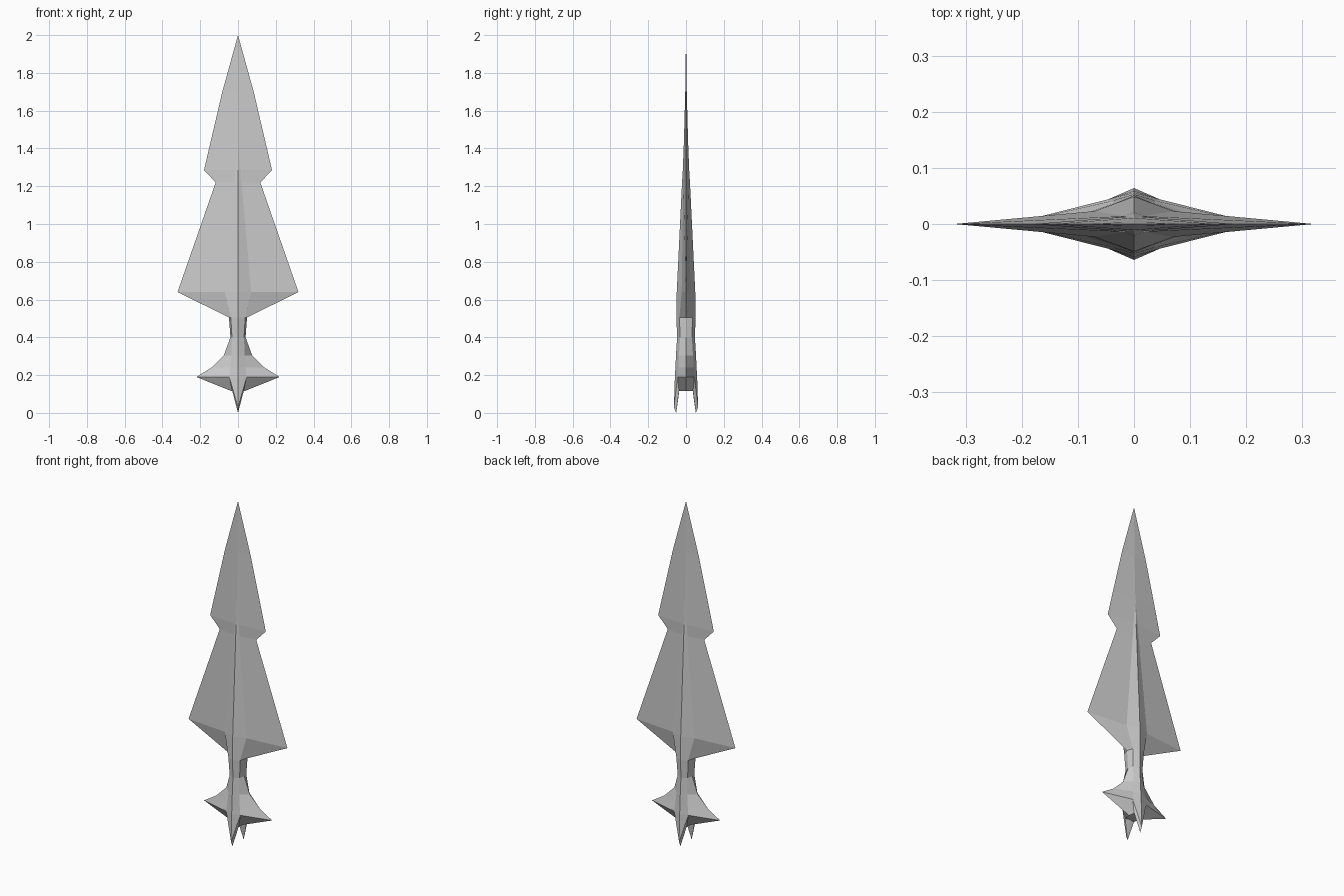
import bpy, bmesh

if "Cube" in bpy.data.objects:
    bpy.data.objects.remove(bpy.data.objects["Cube"])

# One quarter of each cross-section, top to bottom:
# z, ridge depth, (shoulder x, shoulder depth), edge x
SECTIONS = [
    (2.00, 0.000, (0.000, 0.000), 0.000),   # tip
    (1.70, 0.004, (0.000, 0.004), 0.083),
    (1.44, 0.011, (0.000, 0.011), 0.144),   # start of the raised rib
    (1.285, 0.017, (0.014, 0.013), 0.180),  # upper barb
    (1.22, 0.021, (0.019, 0.014), 0.118),   # notch
    (0.64, 0.049, (0.070, 0.023), 0.320),   # widest point
    (0.505, 0.051, (0.038, 0.035), 0.048),  # neck top
    (0.40, 0.047, (0.032, 0.031), 0.040),   # neck bottom
    (0.305, 0.053, (0.035, 0.037), 0.075),
    (0.24, 0.056, (0.040, 0.041), 0.140),
    (0.19, 0.059, (0.046, 0.044), 0.220),   # guard points
]


def mirrored_object(name, bm):
    bmesh.ops.remove_doubles(bm, verts=bm.verts, dist=0.0005)
    mesh = bpy.data.meshes.new(name)
    bm.to_mesh(mesh)
    bm.free()
    obj = bpy.data.objects.new(name, mesh)
    bpy.context.collection.objects.link(obj)
    mod = obj.modifiers.new("mirror", 'MIRROR')
    mod.use_axis = (True, True, False)
    mod.merge_threshold = 0.0005
    return obj


bm = bmesh.new()

# Blade, neck and guard: loft the quarter sections
rows = [[bm.verts.new(p) for p in ((0, -d, z), (sx, -sd, z), (ex, 0, z))]
        for z, d, (sx, sd), ex in SECTIONS]
for a, b in zip(rows, rows[1:]):
    for i in range(2):
        bm.faces.new((a[i], b[i], b[i + 1], a[i + 1]))

# Underside of the guard
c, s, e = rows[-1]
c2, s2, e2 = [bm.verts.new(p) for p in
              ((0, -0.035, 0.12), (0.030, -0.037, 0.115), (0.034, 0, 0.115))]
mid = bm.verts.new((0, 0, 0.118))
bm.faces.new((s, s2, e2, e))
bm.faces.new((c2, mid, e2, s2))

# Pommel prong
outer = bm.verts.new((0, -0.064, 0.03))
inner = bm.verts.new((0, -0.052, 0.0))
bm.faces.new((c, outer, s))
bm.faces.new((s, outer, inner, s2))
bm.faces.new((s2, inner, c2))

mirrored_object("spear_blade", bm)
